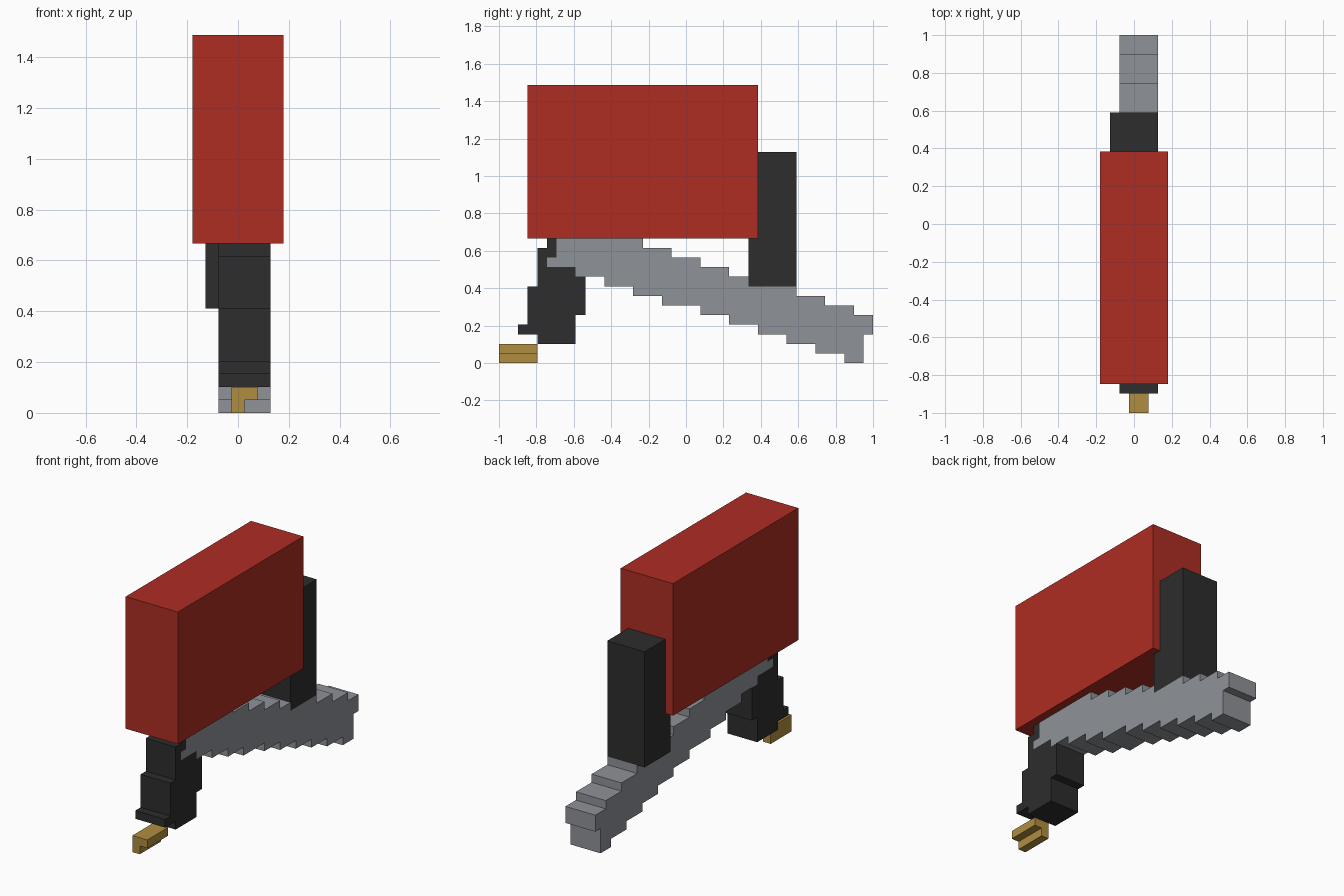
import bpy
import bmesh

cube = bpy.data.objects.get("Cube")
if cube:
    bpy.data.objects.remove(cube, do_unlink=True)

U = 2 / 39  # block size: the model is 39 blocks long


def material(name, rgb):
    m = bpy.data.materials.new(name)
    m.use_nodes = True
    m.diffuse_color = (*rgb, 1)
    m.node_tree.nodes["Principled BSDF"].inputs["Base Color"].default_value = (*rgb, 1)
    return m


RED = material("red", (0.42, 0.026, 0.017))
BLACK = material("black", (0.026, 0.026, 0.026))
GREY = material("grey", (0.275, 0.287, 0.314))
BRASS = material("brass", (0.434, 0.266, 0.051))


def extrude(name, mat, x0, x1, profile):
    """Extrude a (y, z) block profile across x; y counts from the front end."""
    bm = bmesh.new()
    face = bm.faces.new([bm.verts.new((x0 * U, y * U - 1, z * U)) for y, z in profile])
    ext = bmesh.ops.extrude_face_region(bm, geom=[face])
    moved = [v for v in ext["geom"] if isinstance(v, bmesh.types.BMVert)]
    bmesh.ops.translate(bm, verts=moved, vec=((x1 - x0) * U, 0, 0))
    bmesh.ops.recalc_face_normals(bm, faces=bm.faces)
    mesh = bpy.data.meshes.new(name)
    bm.to_mesh(mesh)
    bm.free()
    mesh.materials.append(mat)
    obj = bpy.data.objects.new(name, mesh)
    bpy.context.collection.objects.link(obj)
    return obj


def box(name, mat, x0, x1, y0, y1, z0, z1):
    return extrude(name, mat, x0, x1, [(y0, z0), (y1, z0), (y1, z1), (y0, z1)])


def steps(start, moves):
    """Stair outline: each move is (run to y, then rise or fall to z)."""
    y, z = start
    pts = [(y, z)]
    for ny, nz in moves:
        pts += [(ny, z), (ny, nz)]
        z = nz
    return pts


# Main body and rear block
box("main_body", RED, -3.5, 3.5, 3, 27, 13, 29)
box("rear_block", BLACK, -2.5, 2.5, 26, 31, 8, 22)

# Sloping stepped beam: underside stairs, then topside stairs back to the front
under = steps((5, 10), [(8, 9), (11, 8), (14, 7), (17, 6), (21, 5), (24, 4),
                        (27, 3), (30, 2), (33, 1), (36, 0), (38, 3), (39, 5)])
top = steps((6, 13), [(15, 12), (18, 11), (21, 10), (24, 9), (26, 8),
                      (31, 7), (34, 6), (37, 5)])
extrude("stepped_beam", GREY, -1.5, 2.5, under + top[::-1] + [(6, 11), (5, 11)])

# Front leg, fitted around the tip of the beam
extrude("front_leg", BLACK, -1.5, 2.5, [
    (4, 2), (8, 2), (8, 5), (9, 5), (9, 9), (8, 9), (8, 10), (5, 10), (5, 11),
    (6, 11), (6, 13), (5, 13), (5, 12), (4, 12), (4, 8), (3, 8), (3, 4),
    (2, 4), (2, 3), (4, 3)])

# Brass foot: wide upper bar on a narrow lower ridge
box("foot_upper_bar", BRASS, -0.5, 1.5, 0, 4, 1, 2)
box("foot_lower_ridge", BRASS, -0.5, 0.5, 0, 4, 0, 1)
